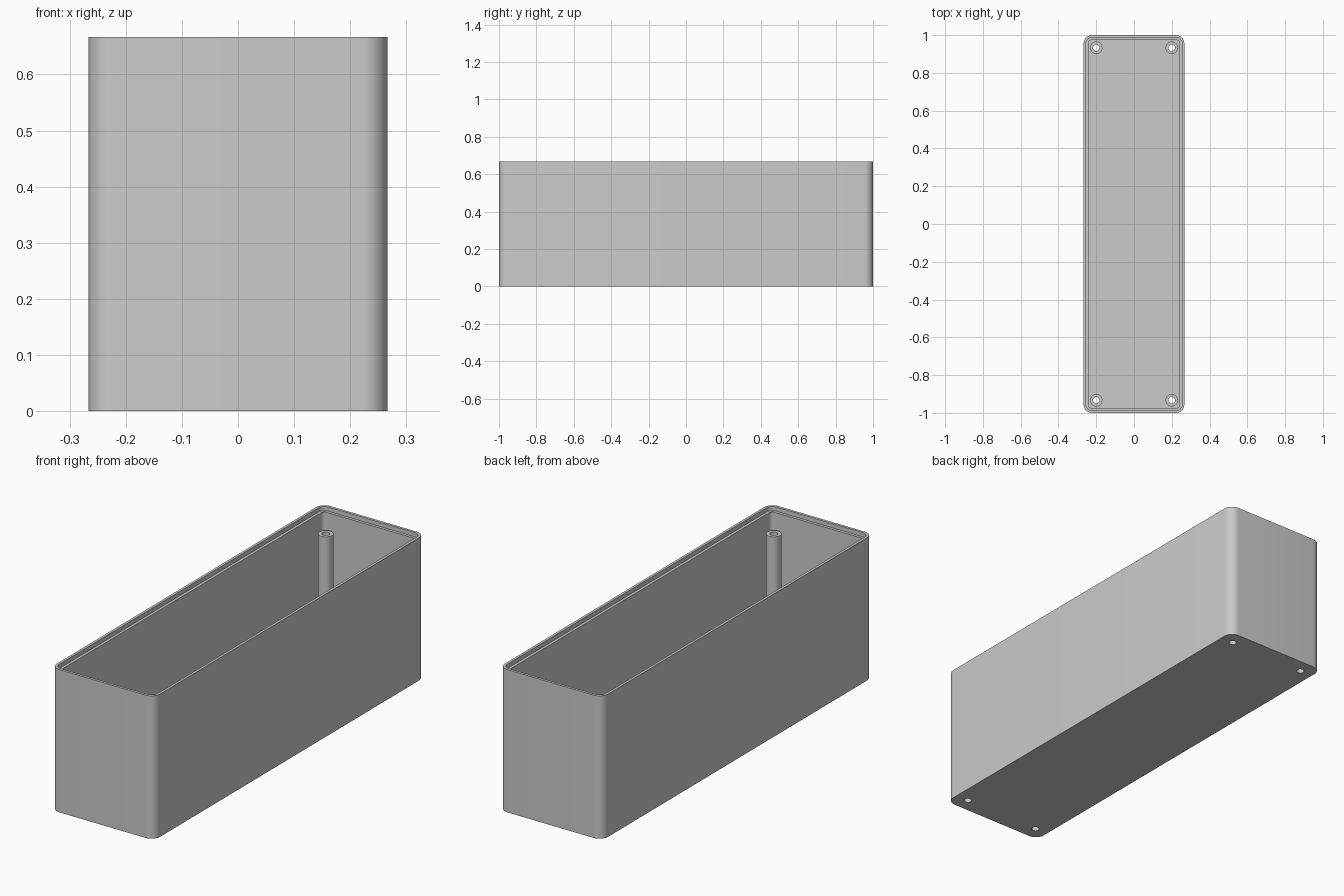
import bpy, bmesh, math

if "Cube" in bpy.data.objects:
    bpy.data.objects.remove(bpy.data.objects["Cube"])

W, L, H = 0.533, 2.0, 0.667      # outer size
R = 0.045                        # outer corner radius
WALL, LIP, FLOOR = 0.025, 0.012, 0.025
BOSS_R, HOLE_R, BOSS_TOP = 0.033, 0.017, 0.57
BOSS_X, BOSS_Y = 0.2, 0.933

grey = bpy.data.materials.new("plain_grey")
grey.diffuse_color = (0.6, 0.6, 0.6, 1)
grey.use_nodes = True
grey.node_tree.nodes["Principled BSDF"].inputs["Base Color"].default_value = grey.diffuse_color


def rounded_loop(inset, z, seg=10):
    """Rounded rectangle, inset from the outer outline."""
    r = R - inset
    pts = []
    for i, (sx, sy) in enumerate(((1, 1), (-1, 1), (-1, -1), (1, -1))):
        for k in range(seg + 1):
            a = math.pi / 2 * (i + k / seg)
            pts.append((sx * (W / 2 - R) + r * math.cos(a),
                        sy * (L / 2 - R) + r * math.sin(a), z))
    return pts


def circle_loop(r, z, x, y, n=32):
    return [(x + r * math.cos(2 * math.pi * i / n),
             y + r * math.sin(2 * math.pi * i / n), z) for i in range(n)]


def skin(name, loops, closed=False):
    """Bridge successive loops; cap both ends, or join last to first."""
    bm = bmesh.new()
    rings = [[bm.verts.new(p) for p in loop] for loop in loops]
    pairs = list(zip(rings, rings[1:]))
    if closed:
        pairs.append((rings[-1], rings[0]))
    else:
        bm.faces.new(rings[0])
        bm.faces.new(rings[-1])
    for a, b in pairs:
        for i in range(len(a)):
            j = (i + 1) % len(a)
            bm.faces.new((a[i], a[j], b[j], b[i]))
    bmesh.ops.recalc_face_normals(bm, faces=bm.faces[:])
    me = bpy.data.meshes.new(name)
    bm.to_mesh(me)
    bm.free()
    me.materials.append(grey)
    ob = bpy.data.objects.new(name, me)
    bpy.context.collection.objects.link(ob)
    return ob


def smooth(ob):
    bpy.ops.object.select_all(action='DESELECT')
    ob.select_set(True)
    bpy.context.view_layer.objects.active = ob
    bpy.ops.object.shade_smooth_by_angle(angle=math.radians(30))


# Open box: outside wall, stepped rim, inside wall, floor
box = skin("box_shell", [
    rounded_loop(0, 0), rounded_loop(0, H),
    rounded_loop(LIP, H), rounded_loop(LIP, H - 0.02),
    rounded_loop(WALL, H - 0.02), rounded_loop(WALL, FLOOR)])

# Hollow screw posts in the corners, with holes through the floor
for sx in (-1, 1):
    for sy in (-1, 1):
        x, y = sx * BOSS_X, sy * BOSS_Y
        post = skin("screw_post", [
            circle_loop(BOSS_R, FLOOR, x, y), circle_loop(BOSS_R, BOSS_TOP, x, y),
            circle_loop(HOLE_R, BOSS_TOP, x, y), circle_loop(HOLE_R, FLOOR, x, y)],
            closed=True)
        smooth(post)
        cutter = skin("hole_cutter", [
            circle_loop(HOLE_R, -0.05, x, y), circle_loop(HOLE_R, 0.1, x, y)])
        mod = box.modifiers.new("hole", 'BOOLEAN')
        mod.operation = 'DIFFERENCE'
        mod.solver = 'EXACT'
        mod.object = cutter
        bpy.context.view_layer.objects.active = box
        bpy.ops.object.modifier_apply(modifier=mod.name)
        bpy.data.objects.remove(cutter)

smooth(box)
